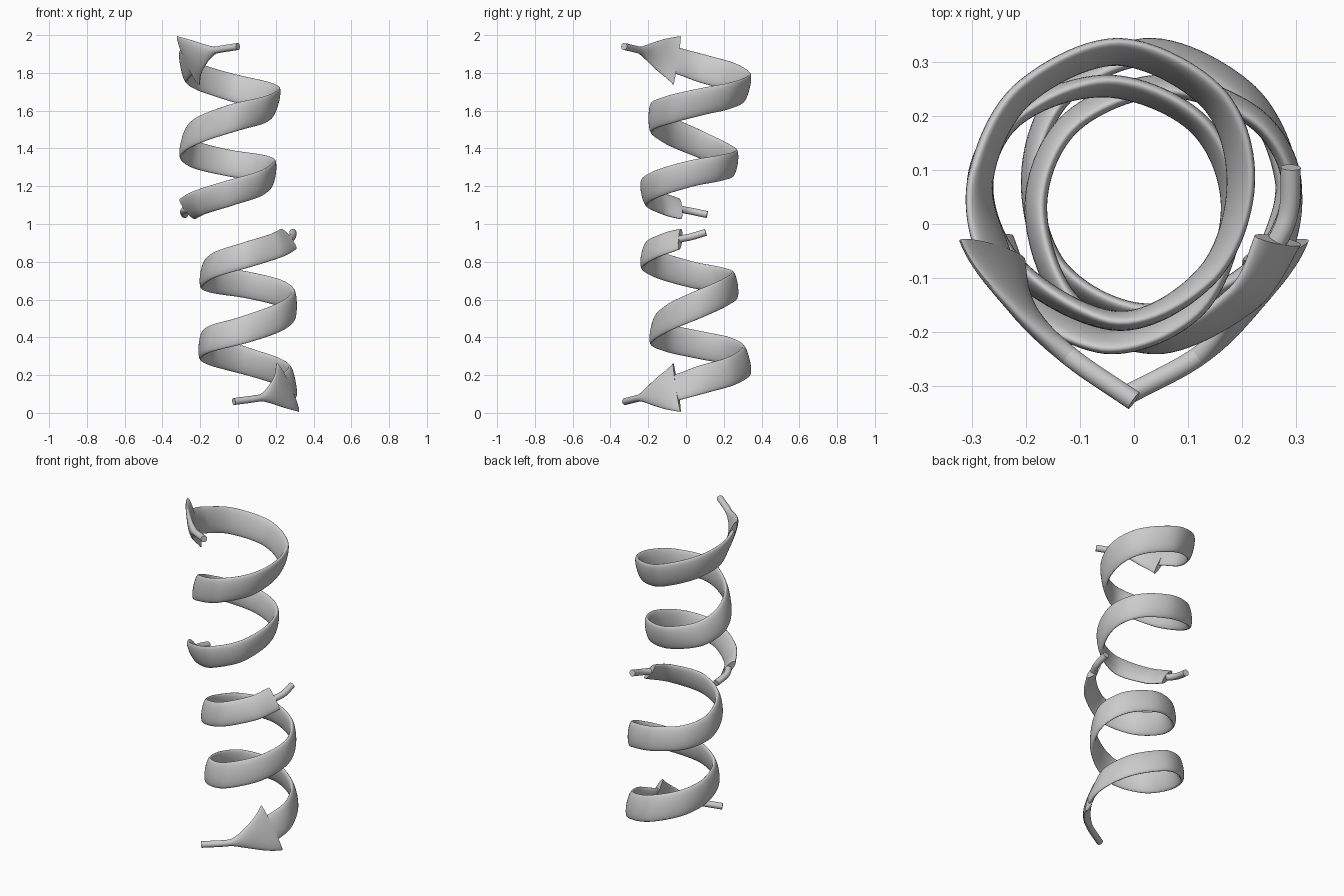
import bpy, bmesh, math
from mathutils import Vector, Matrix

if "Cube" in bpy.data.objects:
    bpy.data.objects.remove(bpy.data.objects["Cube"])

# Centreline of the lower chain: x, y, z, tilt (radians, lower edge outwards)
PATH = [
    (-0.022, -0.322, 0.060, 0.1), (0.12, -0.245, 0.080, 0.1), (0.205, -0.16, 0.105, 0.2),
    (0.263, -0.048, 0.135, 0.36), (0.283, 0.09, 0.178, 0.2), (0.207, 0.240, 0.222, 0.2),
    (0.03, 0.319, 0.278, 0.25), (-0.135, 0.238, 0.325, 0.15), (-0.19, 0.08, 0.358, 0.1),
    (-0.138, -0.09, 0.395, 0.15), (0.025, -0.17, 0.438, 0.2), (0.215, -0.09, 0.505, 0.1),
    (0.293, 0.06, 0.572, 0.02), (0.227, 0.195, 0.632, 0.1), (0.05, 0.256, 0.677, 0.15),
    (-0.12, 0.185, 0.703, 0.15), (-0.182, 0.03, 0.732, 0.15), (-0.12, -0.147, 0.785, 0.15),
    (0.04, -0.219, 0.835, 0.2), (0.2, -0.14, 0.885, 0.4), (0.267, -0.03, 0.92, 0.62),
    (0.288, 0.03, 0.933, 0.6), (0.291, 0.105, 0.956, 0.6),
]
# Points where the upper chain bends slightly differently
UPPER = {
    0: (0.0, -0.328, 0.060, 0.1),
    7: (-0.145, 0.235, 0.320, 0.27), 8: (-0.198, 0.08, 0.353, 0.27), 9: (-0.14, -0.09, 0.395, 0.15),
    10: (0.025, -0.180, 0.438, 0.0), 11: (0.212, -0.09, 0.505, -0.15), 12: (0.285, 0.06, 0.572, -0.25),
    13: (0.227, 0.195, 0.632, -0.1), 22: (0.282, 0.112, 0.950, 0.6),
}
R = 0.0185          # tube radius and half thickness
SIDES = 32
UP = Vector((0, 0, 1))


def control_points(path):
    pts = [Vector(p) for p in path]
    return [pts[0] * 2 - pts[1]] + pts + [pts[-1] * 2 - pts[-2]]


def sample(pts, t):
    """Catmull-Rom point and frame at path parameter t."""
    i = min(int(t), len(pts) - 4)
    u = t - i
    a, b, c, d = pts[i:i + 4]
    k1, k2, k3 = c - a, a * 2 - b * 5 + c * 4 - d, b * 3 - a - c * 3 + d
    p = (b * 2 + k1 * u + k2 * u * u + k3 * u ** 3) * 0.5
    tan = ((k1 + k2 * 2 * u + k3 * 3 * u * u) * 0.5).to_3d().normalized()
    out = tan.cross(UP).normalized()
    up = out.cross(tan)
    co, si = math.cos(p[3]), math.sin(p[3])
    return p.to_3d(), up * co - out * si, out * co + up * si


def loft(name, pts, t0, t1, half_width, turn):
    """Elliptical section swept along part of the path, capped at both ends."""
    bm = bmesh.new()
    n = max(8, int((t1 - t0) * 12))
    rings = []
    for k in range(n + 1):
        f = k / n
        p, w, o = sample(pts, t0 + (t1 - t0) * f)
        h = half_width(f)
        rings.append([bm.verts.new(p + w * (h * math.cos(a)) + o * (R * math.sin(a)))
                      for a in (2 * math.pi * j / SIDES for j in range(SIDES))])
    for r, q in zip(rings, rings[1:]):
        for j in range(SIDES):
            m = (j + 1) % SIDES
            bm.faces.new((r[j], r[m], q[m], q[j]))
    bm.faces.new(rings[0])
    bm.faces.new(rings[-1])
    bmesh.ops.recalc_face_normals(bm, faces=bm.faces)
    if turn:  # half turn about the y axis at z = 1
        bm.transform(Matrix.Translation((0, 0, 2)) @ Matrix.Rotation(math.pi, 4, 'Y'))
    me = bpy.data.meshes.new(name)
    bm.to_mesh(me)
    bm.free()
    ob = bpy.data.objects.new(name, me)
    bpy.context.collection.objects.link(ob)
    bpy.ops.object.select_all(action='DESELECT')
    ob.select_set(True)
    bpy.context.view_layer.objects.active = ob
    bpy.ops.object.shade_smooth_by_angle(angle=math.radians(50))


# Two near-identical chains, the upper one turned over
for label, turn in (("lower", False), ("upper", True)):
    path = [UPPER.get(i, p) if turn else p for i, p in enumerate(PATH)]
    pts = control_points(path)
    loft(label + "_tail_tube", pts, 0, 1, lambda f: R, turn)
    loft(label + "_arrow_head", pts, 1, 3, lambda f: R + 0.125 * f ** 1.15, turn)
    loft(label + "_helix_ribbon", pts, 3, 20, lambda f: 0.076 - 0.008 * f, turn)
    loft(label + "_end_tube", pts, 20, 22, lambda f: R, turn)
